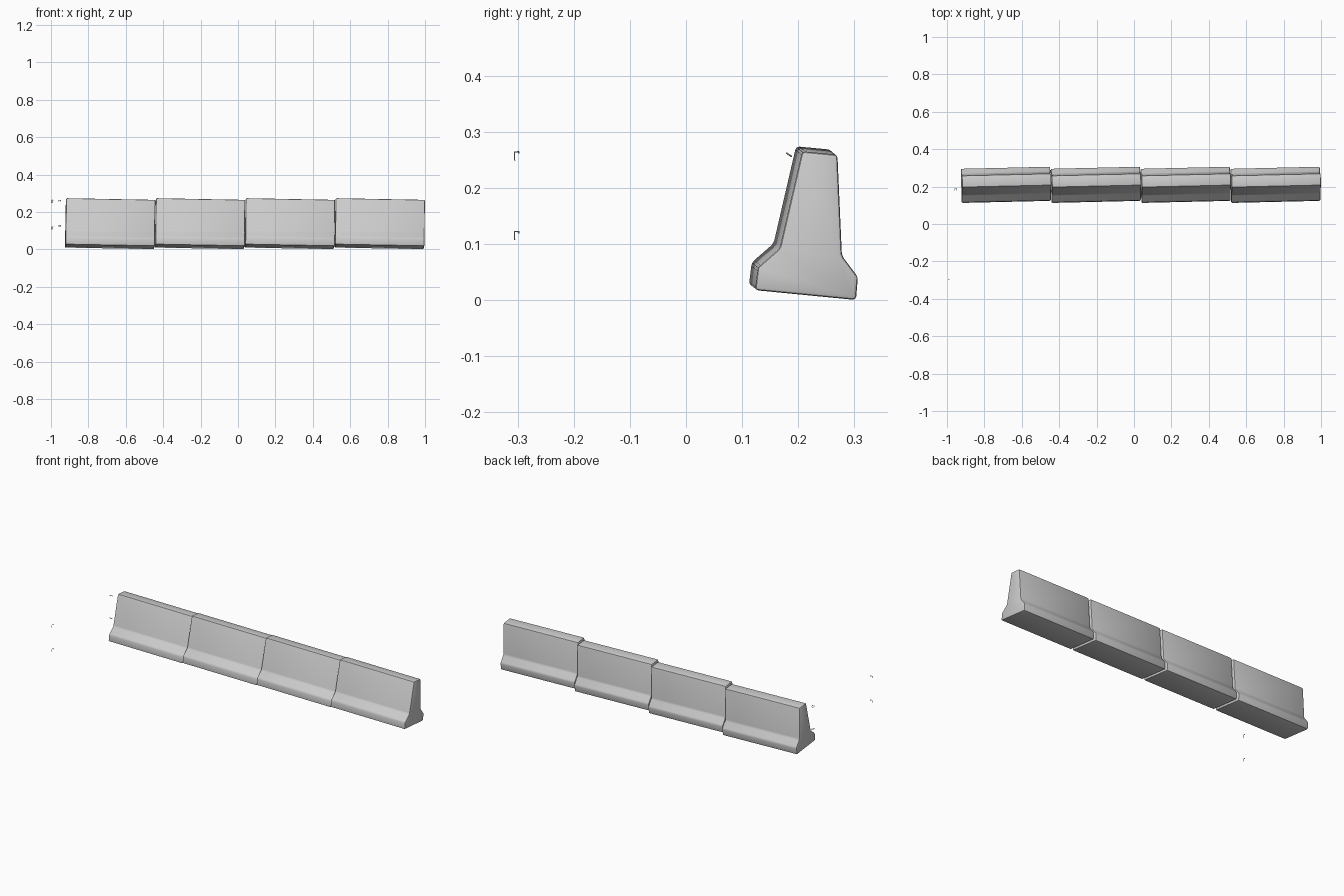
import bpy, bmesh
from mathutils import Vector

if "Cube" in bpy.data.objects:
    bpy.data.objects.remove(bpy.data.objects["Cube"])

# Barrier cross-section (y, z) at the right-hand end, slightly rolled
PROFILE = [(0.123, 0.0175), (0.303, 0.0), (0.3065, 0.041), (0.278, 0.079),
           (0.270, 0.259), (0.207, 0.265), (0.167, 0.092), (0.128, 0.058)]
AXIS = Vector((0.477, 0.011, -0.009))   # each block is slightly yawed and pitched
PITCH = 0.4805


def barrier(index):
    right = 0.997 - PITCH * (3 - index)
    bm = bmesh.new()
    ends = []
    for shift in (Vector((0, 0, 0)), -AXIS):
        ring = []
        for y, z in PROFILE:
            # keep the end face square to the tilted axis
            x = right - ((y - 0.21) * AXIS.y + (z - 0.13) * AXIS.z) / AXIS.x
            ring.append(bm.verts.new(Vector((x, y, z)) + shift))
        ends.append(ring)
    bm.faces.new(ends[0])
    bm.faces.new(ends[1])
    n = len(PROFILE)
    for i in range(n):
        j = (i + 1) % n
        bm.faces.new((ends[0][i], ends[0][j], ends[1][j], ends[1][i]))
    bmesh.ops.recalc_face_normals(bm, faces=bm.faces)
    bmesh.ops.bevel(bm, geom=bm.edges[:], offset=0.006, segments=2,
                    profile=0.5, affect='EDGES', clamp_overlap=True)
    mesh = bpy.data.meshes.new("barrier")
    bm.to_mesh(mesh)
    bm.free()
    obj = bpy.data.objects.new(f"barrier_block_{index + 1}", mesh)
    bpy.context.collection.objects.link(obj)
    bpy.context.view_layer.objects.active = obj
    obj.select_set(True)
    bpy.ops.object.shade_smooth_by_angle(angle=0.6)
    obj.select_set(False)


def rod(name, points, radius=0.0014, cyclic=False):
    curve = bpy.data.curves.new(name, 'CURVE')
    curve.dimensions = '3D'
    curve.bevel_depth = radius
    curve.bevel_resolution = 1
    curve.use_fill_caps = True
    spline = curve.splines.new('POLY')
    spline.points.add(len(points) - 1)
    for p, co in zip(spline.points, points):
        p.co = (*co, 1)
    spline.use_cyclic_u = cyclic
    obj = bpy.data.objects.new(name, curve)
    bpy.context.collection.objects.link(obj)


# Row of four concrete blocks
for i in range(4):
    barrier(i)

# Loose linking hardware: bent pins standing apart, loops by the left end
for level, top, loop_z in (("upper", 0.264, 0.259), ("lower", 0.122, 0.126)):
    rod(f"{level}_hook_pin", [(-0.9945, -0.3055, top - 0.015), (-0.9945, -0.3055, top),
                              (-0.9945, -0.298, top), (-0.987, -0.298, top),
                              (-0.987, -0.298, top - 0.003)])
    y0, y1 = 0.179, 0.188
    rod(f"{level}_link_loop", [(-0.959, y0, loop_z + 0.003), (-0.947, y0, loop_z + 0.003),
                               (-0.947, y1, loop_z - 0.003), (-0.959, y1, loop_z - 0.003)],
        cyclic=True)
